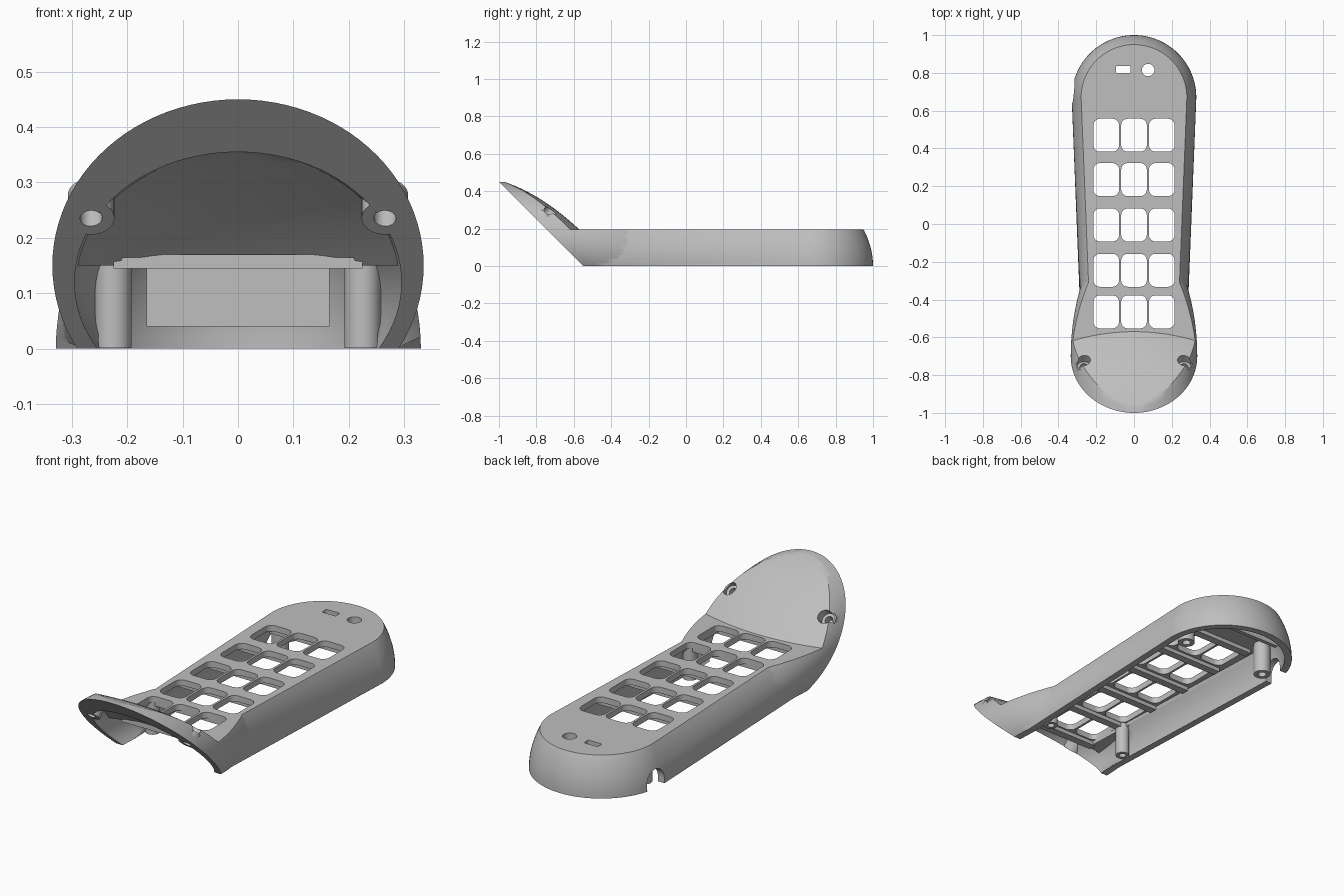
import bpy, bmesh, math
from mathutils import Matrix, Vector

if "Cube" in bpy.data.objects:
    bpy.data.objects.remove(bpy.data.objects["Cube"])

grey = bpy.data.materials.new("light_grey_plastic")
grey.use_nodes = True
GREY = (0.52, 0.52, 0.52, 1)
grey.diffuse_color = GREY
grey.node_tree.nodes["Principled BSDF"].inputs["Base Color"].default_value = GREY

TOP, CEILING, FRONT = 0.195, 0.165, -0.55


def add_loft(bm, rings):
    """Skin closed rings of equal length and cap both ends."""
    loops = [[bm.verts.new(p) for p in ring] for ring in rings]
    n = len(loops[0])
    for a, b in zip(loops, loops[1:]):
        for i in range(n):
            j = (i + 1) % n
            bm.faces.new((a[i], a[j], b[j], b[i]))
    bm.faces.new(loops[0][::-1])
    bm.faces.new(loops[-1])


def finish(name, bm):
    bmesh.ops.recalc_face_normals(bm, faces=bm.faces)
    mesh = bpy.data.meshes.new(name)
    bm.to_mesh(mesh)
    bm.free()
    mesh.materials.append(grey)
    obj = bpy.data.objects.new(name, mesh)
    bpy.context.collection.objects.link(obj)
    return obj


def loft(name, rings):
    bm = bmesh.new()
    add_loft(bm, rings)
    return finish(name, bm)


def activate(obj):
    bpy.ops.object.select_all(action='DESELECT')
    obj.select_set(True)
    bpy.context.view_layer.objects.active = obj


def combine(obj, other, operation):
    """Apply a boolean and discard the helper."""
    mod = obj.modifiers.new("boolean", 'BOOLEAN')
    mod.operation, mod.solver, mod.object = operation, 'EXACT', other
    activate(obj)
    bpy.ops.object.modifier_apply(modifier=mod.name)
    bpy.data.objects.remove(other)


def add_box(bm, lo, hi):
    add_loft(bm, [[(lo[0], lo[1], z), (hi[0], lo[1], z), (hi[0], hi[1], z), (lo[0], hi[1], z)]
                  for z in (lo[2], hi[2])])


def box(name, lo, hi):
    bm = bmesh.new()
    add_box(bm, lo, hi)
    return finish(name, bm)


def add_rod(bm, start, end, radius):
    start, end = Vector(start), Vector(end)
    axis = end - start
    turn = axis.to_track_quat('Z', 'Y').to_matrix().to_4x4()
    bmesh.ops.create_cone(bm, cap_ends=True, segments=32, radius1=radius, radius2=radius,
                          depth=axis.length,
                          matrix=Matrix.Translation((start + end) / 2) @ turn)


def add_rounded_hole(bm, cx, cy, w, h, r):
    outline = []
    for k, (sx, sy) in enumerate(((1, 1), (-1, 1), (-1, -1), (1, -1))):
        for i in range(7):
            a = math.pi / 2 * (k + i / 6)
            outline.append((cx + sx * (w / 2 - r) + r * math.cos(a),
                            cy + sy * (h / 2 - r) + r * math.sin(a)))
    add_loft(bm, [[(x, y, z) for x, y in outline] for z in (0.1, 0.3)])


def body_ring(z, inset, front):
    """Tapered outline with a round far end and a slanted open end."""
    r = 0.33 - inset
    y = front - z
    x = 0.33 - 0.04 * (0.67 - y) - inset
    arc = [(r * math.cos(math.pi * i / 48), 0.67 + r * math.sin(math.pi * i / 48), z)
           for i in range(49)]
    return [(x, y, z)] + arc + [(-x, y, z)]


def body_rings(z_top, extra, front):
    zs = [-0.05] + [z_top * i / 10 for i in range(11)]
    return [body_ring(z, 0.05 * (max(z, 0) / TOP) ** 2 + extra, front) for z in zs]


def flare_rings(cz, rx, rz, t0):
    """Slanted ellipses narrowing towards the body."""
    rings = []
    for k in range(17):
        t = t0 + (0.6 - t0) * k / 16
        s = 1 - 1.4 * max(t, 0) ** 2
        ring = []
        for i in range(96):
            a = math.tau * i / 96
            z = max(cz + s * rz * math.sin(a), -0.05 - 0.0001 * i)
            ring.append((s * rx * math.cos(a), FRONT - z + t, z))
        rings.append(ring)
    return rings


def above_surface(name, drop):
    """Space above the domed rest and the flat key panel."""
    profile = []
    for i in range(20):
        s = 1.3 * (1 - i / 19)
        profile.append((-0.57 - 0.4 * s, TOP + 0.255 * s + 0.12 * s * (1 - s) - drop))
    profile += [(1.4, TOP - drop), (1.4, 0.9), (-1.09, 0.9)]
    xs = [-0.5 + i / 32 for i in range(33)]
    return loft(name, [[(x, y - 0.45 * x * x, z) for y, z in profile] for x in xs])


# Outer form
shell = loft("handset_shell", body_rings(0.21, 0, FRONT + 0.02))
combine(shell, loft("flare", flare_rings(0.15, 0.335, 0.3, 0)), 'UNION')
combine(shell, above_surface("upper_cutter", 0), 'DIFFERENCE')

# Hollow inside
combine(shell, loft("body_cavity", body_rings(CEILING, 0.035, FRONT - 0.1)), 'DIFFERENCE')
flare_cavity = loft("flare_cavity", flare_rings(0.12, 0.295, 0.235, -0.05))
combine(flare_cavity, above_surface("cavity_limit", 0.045), 'DIFFERENCE')
combine(shell, flare_cavity, 'DIFFERENCE')

# Screw bosses and countersunk holes through the flare
slant = Vector((0, 1, 1)).normalized()
bosses, bores, sinks = bmesh.new(), bmesh.new(), bmesh.new()
for side in (-1, 1):
    base = Vector((side * 0.265, FRONT - 0.235, 0.235))
    add_rod(bosses, base + slant * 0.001, base + slant * 0.06, 0.042)
    add_rod(bores, base - slant * 0.1, base + slant * 0.1, 0.02)
    add_rod(sinks, base + slant * 0.045, base + slant * 0.25, 0.034)
combine(shell, finish("bosses", bosses), 'UNION')
combine(shell, finish("bores", bores), 'DIFFERENCE')
combine(shell, finish("sinks", sinks), 'DIFFERENCE')

# Key openings, indicator slot and round hole
holes = bmesh.new()
for y in (0.47, 0.235, -0.005, -0.245, -0.465):
    for x in (-0.147, 0, 0.147):
        add_rounded_hole(holes, x, y, 0.136, 0.175, 0.035)
add_rounded_hole(holes, -0.057, 0.818, 0.075, 0.035, 0.004)
add_rod(holes, (0.075, 0.815, 0.1), (0.075, 0.815, 0.3), 0.033)
combine(shell, finish("openings", holes), 'DIFFERENCE')

# Cable notch in one side wall
notch = bmesh.new()
add_rod(notch, (-0.45, 0.7, 0.03), (-0.27, 0.7, 0.03), 0.06)
combine(shell, finish("notch", notch), 'DIFFERENCE')
combine(shell, box("notch_base", (-0.45, 0.64, -0.1), (-0.27, 0.76, 0.03)), 'DIFFERENCE')

# Level base
combine(shell, box("floor_cutter", (-1, -2, -0.5), (1, 2, 0)), 'DIFFERENCE')

# Hollow screw posts
posts, drills = bmesh.new(), bmesh.new()
for side in (-1, 1):
    for x, y, r in ((0.238, 0.676, 0.04), (0.225, -0.355, 0.033)):
        add_rod(posts, (side * x, y, 0.001), (side * x, y, 0.17), r)
        add_rod(drills, (side * x, y, -0.1), (side * x, y, 0.12), r * 0.5)
screw_posts = finish("screw_posts", posts)
combine(screw_posts, finish("drills", drills), 'DIFFERENCE')

# Stiffening ribs between the key rows
ribs = bmesh.new()
for y in (0.585, 0.352, 0.115, -0.125, -0.355, -0.58):
    add_box(ribs, (-0.225, y - 0.02, 0.145), (0.225, y + 0.02, 0.17))
panel_ribs = finish("panel_ribs", ribs)

# Upright plate behind the far end
end_plate = box("end_plate", (-0.165, 0.86, 0.04), (0.165, 0.88, 0.17))

for obj in (shell, screw_posts, panel_ribs, end_plate):
    activate(obj)
    bpy.ops.object.shade_smooth_by_angle(angle=math.radians(30))
